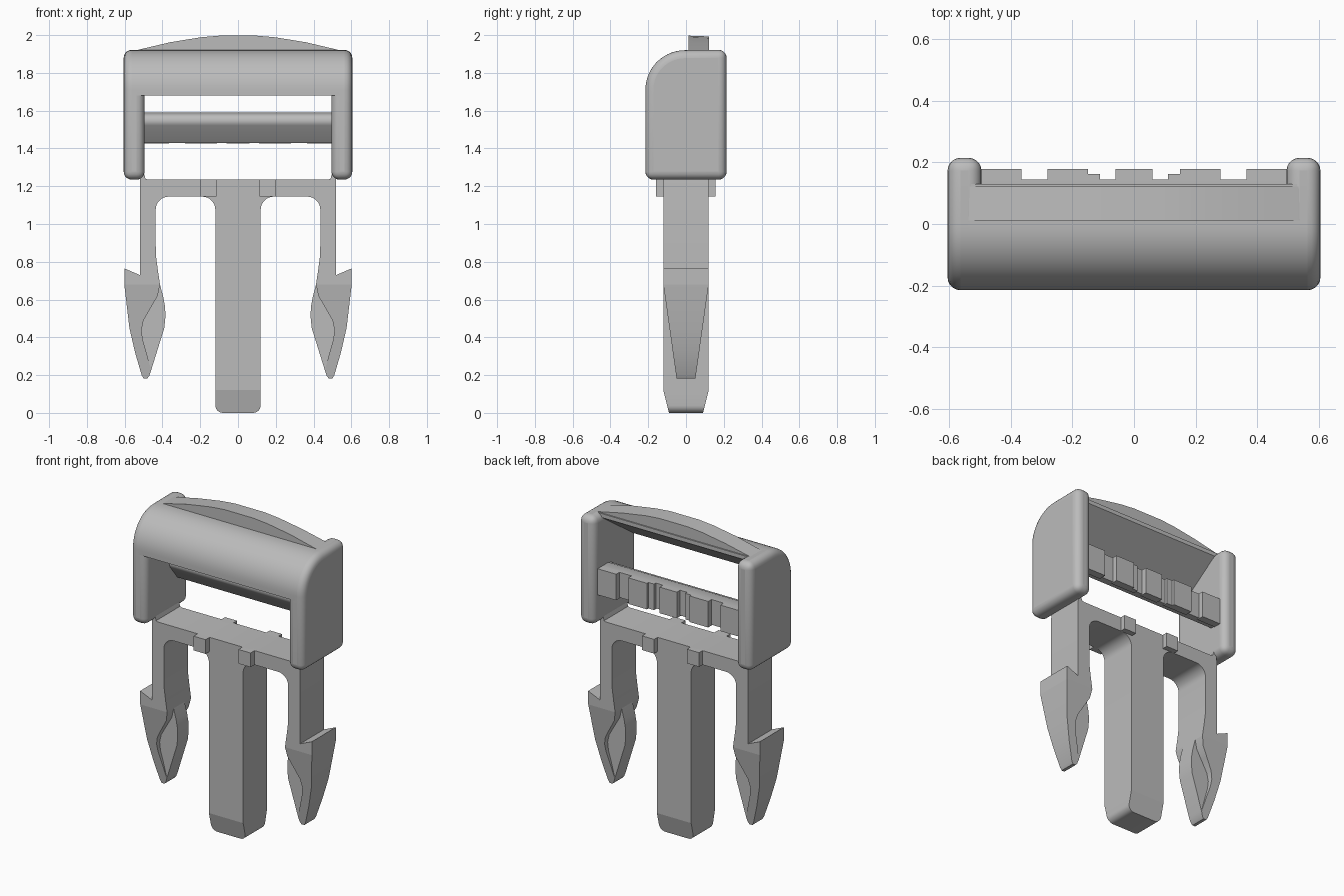
import bpy, bmesh, math

if "Cube" in bpy.data.objects:
    bpy.data.objects.remove(bpy.data.objects["Cube"], do_unlink=True)

grey = bpy.data.materials.new("grey plastic")
grey.use_nodes = True
grey.diffuse_color = (0.5, 0.5, 0.5, 1)
grey.node_tree.nodes["Principled BSDF"].inputs["Base Color"].default_value = (0.5, 0.5, 0.5, 1)


def finish(name, bm, bevel=0):
    """Turn a bmesh into a shaded object."""
    bmesh.ops.recalc_face_normals(bm, faces=bm.faces)
    mesh = bpy.data.meshes.new(name)
    bm.to_mesh(mesh)
    bm.free()
    mesh.materials.append(grey)
    ob = bpy.data.objects.new(name, mesh)
    bpy.context.collection.objects.link(ob)
    if bevel:
        mod = ob.modifiers.new("rounding", "BEVEL")
        mod.width, mod.segments = bevel, 5
        mod.limit_method, mod.angle_limit = "ANGLE", math.radians(30)
    bpy.ops.object.select_all(action="DESELECT")
    ob.select_set(True)
    bpy.context.view_layer.objects.active = ob
    bpy.ops.object.shade_smooth_by_angle(angle=math.radians(32))
    return ob


def prism(name, rings, bevel=0):
    """Closed solid between two matching outlines."""
    bm = bmesh.new()
    a, b = [[bm.verts.new(p) for p in ring] for ring in rings]
    bm.faces.new(a)
    bm.faces.new(b[::-1])
    for i in range(len(a)):
        j = (i + 1) % len(a)
        bm.faces.new((a[i], b[i], b[j], a[j]))
    return finish(name, bm, bevel)


def front_prism(name, pts, depth):
    """Front outline (x, z) given thickness by depth(z) on both sides."""
    return prism(name, [[(x, s * depth(z), z) for x, z in pts] for s in (-1, 1)])


def side_prism(name, pts, x0, x1, bevel=0):
    """Side outline (y, z) extruded along x."""
    return prism(name, [[(x, y, z) for y, z in pts] for x in (x0, x1)], bevel)


def box(name, x0, x1, y0, y1, z0, z1):
    return side_prism(name, [(y0, z0), (y1, z0), (y1, z1), (y0, z1)], x0, x1)


def arc(cx, cy, r, a0, a1, n=8):
    return [(cx + r * math.cos(math.radians(a0 + (a1 - a0) * i / n)),
             cy + r * math.sin(math.radians(a0 + (a1 - a0) * i / n))) for i in range(n + 1)]


def mirrored(half):
    return half + [(-x, z) for x, z in reversed(half)]


D = 0.12  # half thickness of the lower frame
hood_arc = arc(-0.005, 1.71, 0.21, 180, 90, 14)

# Side cheeks
cheek = [(0.215, 1.235), (0.215, 1.922)] + hood_arc[::-1] + [(-0.215, 1.235)]
for side, s in (("left", 1), ("right", -1)):
    side_prism(side + "_cheek", cheek, s * 0.495, s * 0.605, 0.042)

# Curved hood with a slanted underside
hood = [(-0.215, 1.68)] + hood_arc + [(0.13, 1.92), (0.13, 1.895), (-0.18, 1.68)]
side_prism("hood", hood, -0.56, 0.56)

# Arched crown on top of the hood
crown = mirrored([(0.0, 2.0), (0.1, 1.997), (0.2, 1.988), (0.36, 1.962), (0.56, 1.915), (0.5, 1.895)][1:])
front_crown = [(x, 0.012, z) for x, z in crown]
back_crown = [(x, 0.122, z - 0.004 if z > 1.93 else z) for x, z in crown]
prism("crown", [front_crown, back_crown])

# Strap bar with a rounded nose
bar = [(0.145, 1.43), (0.145, 1.59), (0.07, 1.59)] + arc(0.06, 1.545, 0.04, 90, 215, 8) + [(0.10, 1.43)]
side_prism("strap_bar", bar, -0.5, 0.5)

# Gripping teeth behind the bar
for i, (x0, x1, y) in enumerate([(-0.498, -0.365, 0.178), (-0.28, -0.15, 0.178), (-0.15, -0.11, 0.163),
                                 (-0.06, 0.06, 0.178), (0.11, 0.15, 0.163), (0.15, 0.28, 0.178),
                                 (0.365, 0.498, 0.178)]):
    box(f"bar_tooth_{i + 1}", x0, x1, 0.13, y, 1.425, 1.59)

# Yoke, upper arms and tongue in one outline
frame = mirrored([(0.475, 1.235), (0.49, 1.24), (0.497, 1.265), (0.515, 1.265), (0.52, 1.215),
                  (0.52, 0.73), (0.602, 0.765), (0.602, 0.68), (0.413, 0.68),
                  (0.425, 0.76), (0.434, 0.83), (0.436, 0.9)]
                 + arc(0.366, 1.075, 0.07, 0, 90) + arc(0.19, 1.075, 0.07, 90, 180) + [(0.12, 0.12)])
front_prism("frame", frame, lambda z: D)

# Tapered tongue tip
tip = mirrored([(0.12, 0.12)] + arc(0.08, 0.04, 0.04, 0, -90, 6))
front_prism("tongue_tip", tip, lambda z: 0.09 + 0.03 * z / 0.12)

# Tapered barbs, each with a thin inner web
lens = [(0.46, 0.225), (0.485, 0.32), (0.505, 0.39), (0.511, 0.44), (0.5, 0.49), (0.46, 0.56), (0.425, 0.62), (0.413, 0.68)]
barb = [(0.602, 0.68), (0.575, 0.45), (0.545, 0.32), (0.51, 0.2), (0.5, 0.183), (0.48, 0.183), (0.47, 0.195)] + lens
web = lens + [(0.395, 0.61), (0.386, 0.56), (0.384, 0.51), (0.39, 0.45)]
for side, s in (("left", 1), ("right", -1)):
    front_prism(side + "_barb", [(s * x, z) for x, z in barb], lambda z: 0.05 + 0.07 * (z - 0.183) / 0.497)
    front_prism(side + "_barb_web", [(s * x, z) for x, z in web], lambda z: 0.055)
    # Stop tabs on the yoke
    box(side + "_stop_tab_front", s * 0.115, s * 0.2, -0.16, -0.1, 1.145, 1.235)
    box(side + "_stop_tab_back", s * 0.115, s * 0.2, 0.1, 0.155, 1.145, 1.235)
